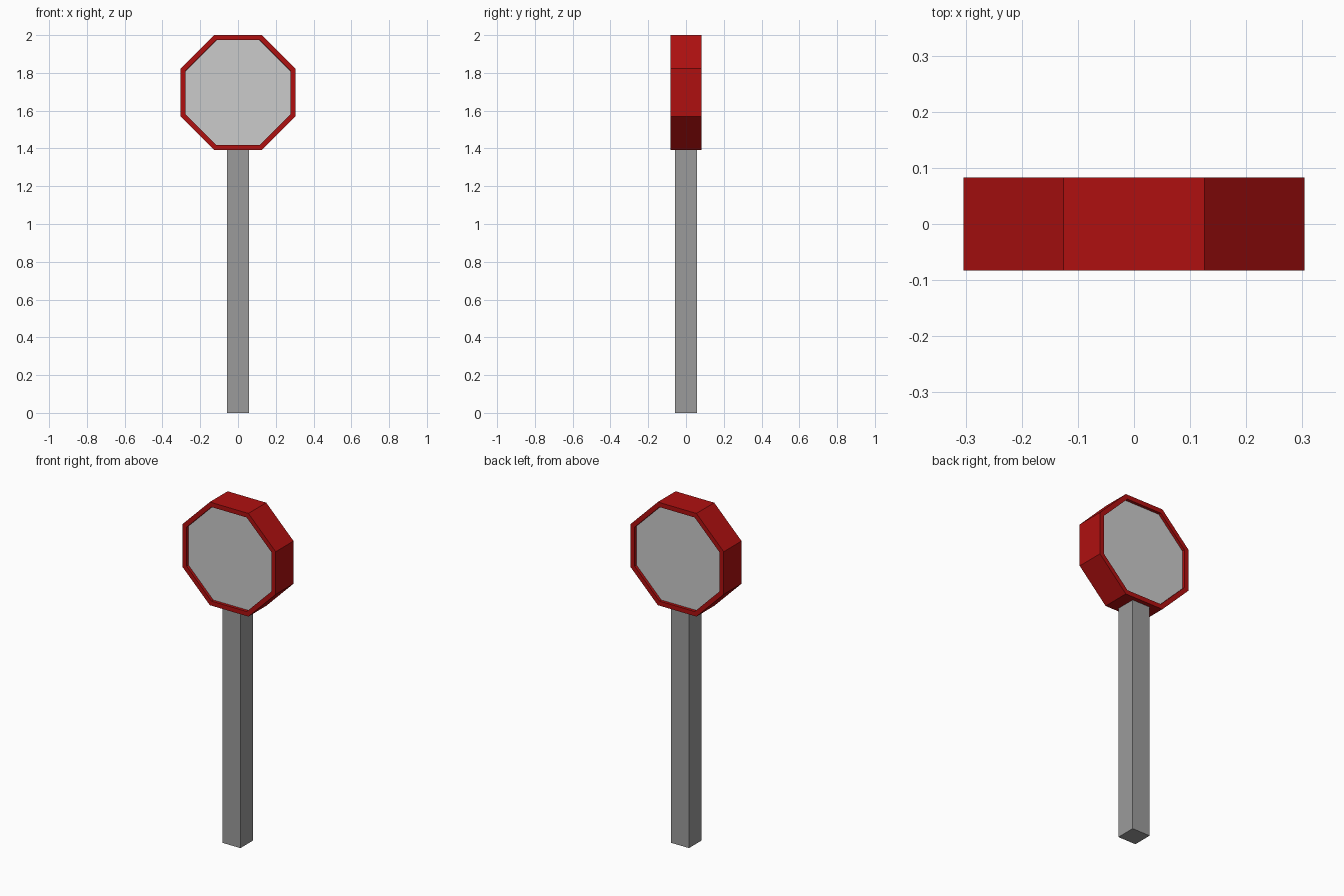
import bpy, bmesh
from math import radians, cos
from mathutils import Matrix

if "Cube" in bpy.data.objects:
    bpy.data.objects.remove(bpy.data.objects["Cube"])


def material(name, rgb):
    m = bpy.data.materials.new(name)
    m.diffuse_color = (*rgb, 1)
    m.use_nodes = True
    m.node_tree.nodes["Principled BSDF"].inputs["Base Color"].default_value = m.diffuse_color
    return m


def finish(bm, name, mats):
    bmesh.ops.recalc_face_normals(bm, faces=bm.faces[:])
    me = bpy.data.meshes.new(name)
    bm.to_mesh(me)
    bm.free()
    for m in mats:
        me.materials.append(m)
    ob = bpy.data.objects.new(name, me)
    bpy.context.collection.objects.link(ob)
    return ob


red = material("red", (0.43, 0.005, 0.005))
light = material("light_grey", (0.8, 0.8, 0.8))
dark = material("dark_grey", (0.33, 0.33, 0.33))

# Square post
POST_TOP, W = 1.40, 0.117
bm = bmesh.new()
bmesh.ops.create_cube(bm, size=1, matrix=Matrix.Translation((-0.001, -0.001, POST_TOP / 2))
                      @ Matrix.Diagonal((W, W, POST_TOP, 1)))
finish(bm, "post", [dark])

# Octagonal sign head, flats up and down
APOTHEM, DEPTH = 0.304, 0.166
R = APOTHEM / cos(radians(22.5))
bm = bmesh.new()
bmesh.ops.create_cone(bm, cap_ends=True, segments=8, radius1=R, radius2=R, depth=DEPTH,
                      matrix=Matrix.Translation((0, 0, 2 - APOTHEM))
                      @ Matrix.Rotation(radians(90), 4, 'X')
                      @ Matrix.Rotation(radians(22.5), 4, 'Z'))
bmesh.ops.recalc_face_normals(bm, faces=bm.faces[:])

# Red rim around a recessed grey panel on front and back
caps = [f for f in bm.faces if abs(f.normal.y) > 0.9]
bmesh.ops.inset_individual(bm, faces=caps, thickness=0.029)
bmesh.ops.inset_individual(bm, faces=caps, thickness=0.0003, depth=-0.017)
for f in caps:
    f.material_index = 1
finish(bm, "sign_head", [red, light])
